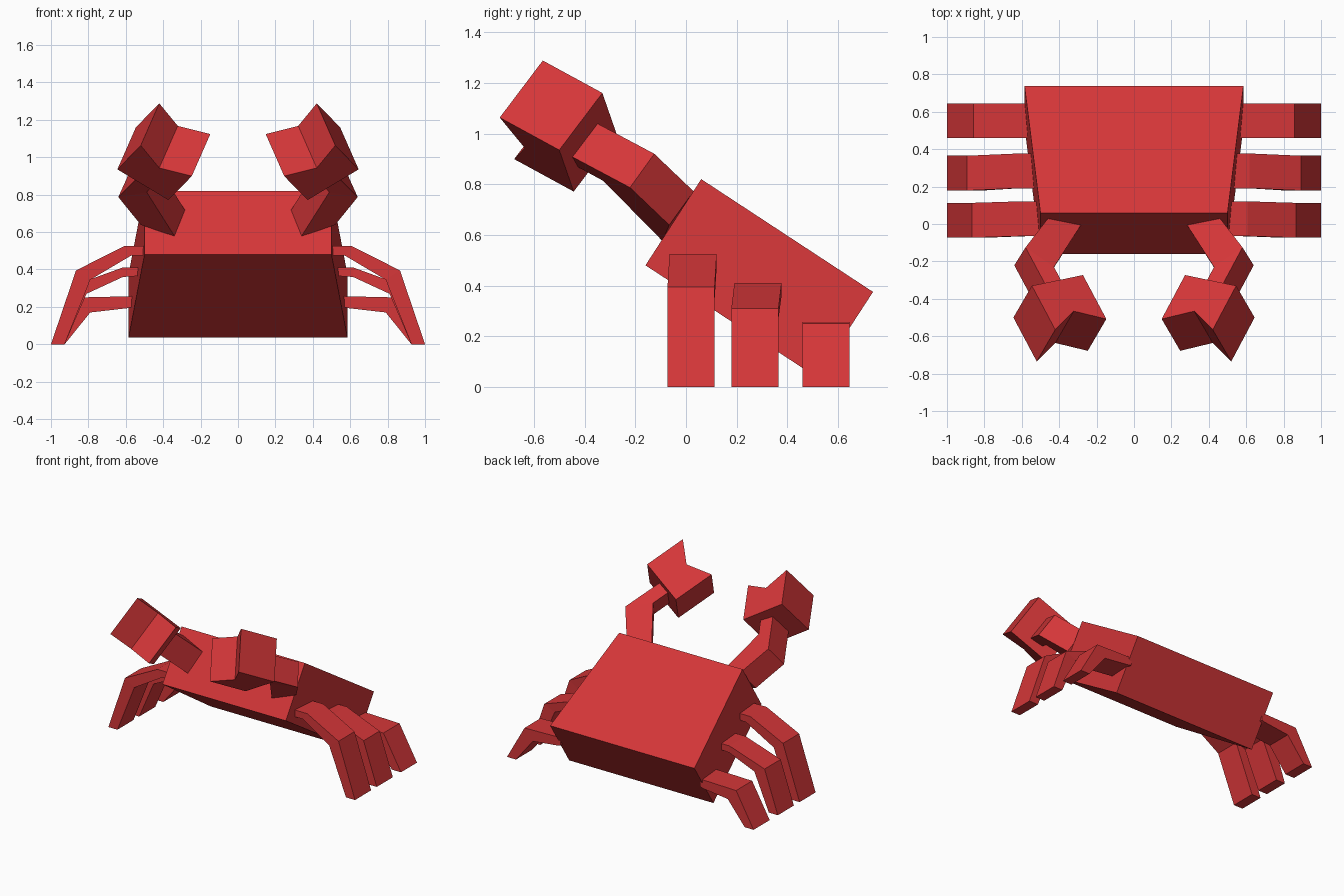
import bpy, bmesh
from mathutils import Vector as V

if "Cube" in bpy.data.objects:
    bpy.data.objects.remove(bpy.data.objects["Cube"])

red = bpy.data.materials.new("red_shell")
red.diffuse_color = (0.66, 0.037, 0.04, 1)
red.use_nodes = True
red.node_tree.nodes["Principled BSDF"].inputs["Base Color"].default_value = red.diffuse_color


def loft(name, rings, mirror=True):
    """Skin a list of equal-length rings, cap both ends, mirror over x."""
    bm = bmesh.new()
    rows = [[bm.verts.new(p) for p in ring] for ring in rings]
    n = len(rows[0])
    for a, b in zip(rows, rows[1:]):
        for i in range(n):
            j = (i + 1) % n
            bm.faces.new((a[i], a[j], b[j], b[i]))
    bm.faces.new(rows[0])
    bm.faces.new(rows[-1])
    bmesh.ops.recalc_face_normals(bm, faces=bm.faces)
    me = bpy.data.meshes.new(name)
    bm.to_mesh(me)
    bm.free()
    me.materials.append(red)
    ob = bpy.data.objects.new(name, me)
    bpy.context.collection.objects.link(ob)
    if mirror:
        ob.modifiers.new("mirror", 'MIRROR').use_mirror_merge = False
    return ob


# Body: tilted slab, wider at the back
front = [(0.06, 0.82), (-0.16, 0.48)]
back = [(0.738, 0.375), (0.518, 0.037)]


def end(pts, w):
    (y0, z0), (y1, z1) = pts
    return [(-w, y0, z0), (w, y0, z0), (w, y1, z1), (-w, y1, z1)]


loft("body", [end(front, 0.5), end(back, 0.585)], mirror=False)

# Legs: (x, top z / bottom x, z) stations from hip to foot, y start, hip shift
legs = {
    "front_leg": (-0.073, 0.008, [((0.495, 0.525), (0.495, 0.475)), ((0.607, 0.525), (0.57, 0.475)),
                                  ((0.866, 0.395), (0.79, 0.345)), ((1, 0), (0.927, 0))]),
    "middle_leg": (0.179, 0.012, [((0.53, 0.41), (0.53, 0.365)), ((0.617, 0.41), (0.615, 0.36)),
                                  ((0.893, 0.31), (0.81, 0.27)), ((1, 0), (0.927, 0))]),
    "back_leg": (0.459, 0.0, [((0.565, 0.257), (0.565, 0.2)), ((0.6, 0.256), (0.59, 0.193)),
                              ((0.858, 0.25), (0.79, 0.17)), ((1, 0), (0.927, 0))]),
}
for name, (y, shift, stations) in legs.items():
    rings = []
    for k, ((xt, zt), (xb, zb)) in enumerate(stations):
        a = y + (shift if k < 2 else 0)
        b = a + 0.186
        rings.append([(xt, a, zt), (xt, b, zt), (xb, b, zb), (xb, a, zb)])
    loft(name, rings)

# Arm: four-sided section through shoulder, elbow and wrist
depth = V((0.06, -0.096, -0.133))
arm = [((0.46, 0.03, 0.772), (0.278, 0.003, 0.709)),
       ((0.58, -0.125, 0.92), (0.428, -0.23, 0.946)),
       ((0.454, -0.36, 1.045), (0.369, -0.34, 1.006))]
rings = []
for outer, inner in arm:
    o, i = V(outer), V(inner)
    rings.append([o, i, i + depth, o + depth])
loft("arm", rings)

# Claw: box with a V notch cut between its two tips
reach = V((-0.125, -0.235, 0.128))
across = V((-0.273, 0.057, -0.164))
thick = V((0.099, -0.170, -0.225))
b = V((0.546, -0.33, 1.16))
profile = [b, b + reach, b + across / 2 + reach * 0.7, b + across + reach, b + across]
loft("claw", [profile, [p + thick for p in profile]])
